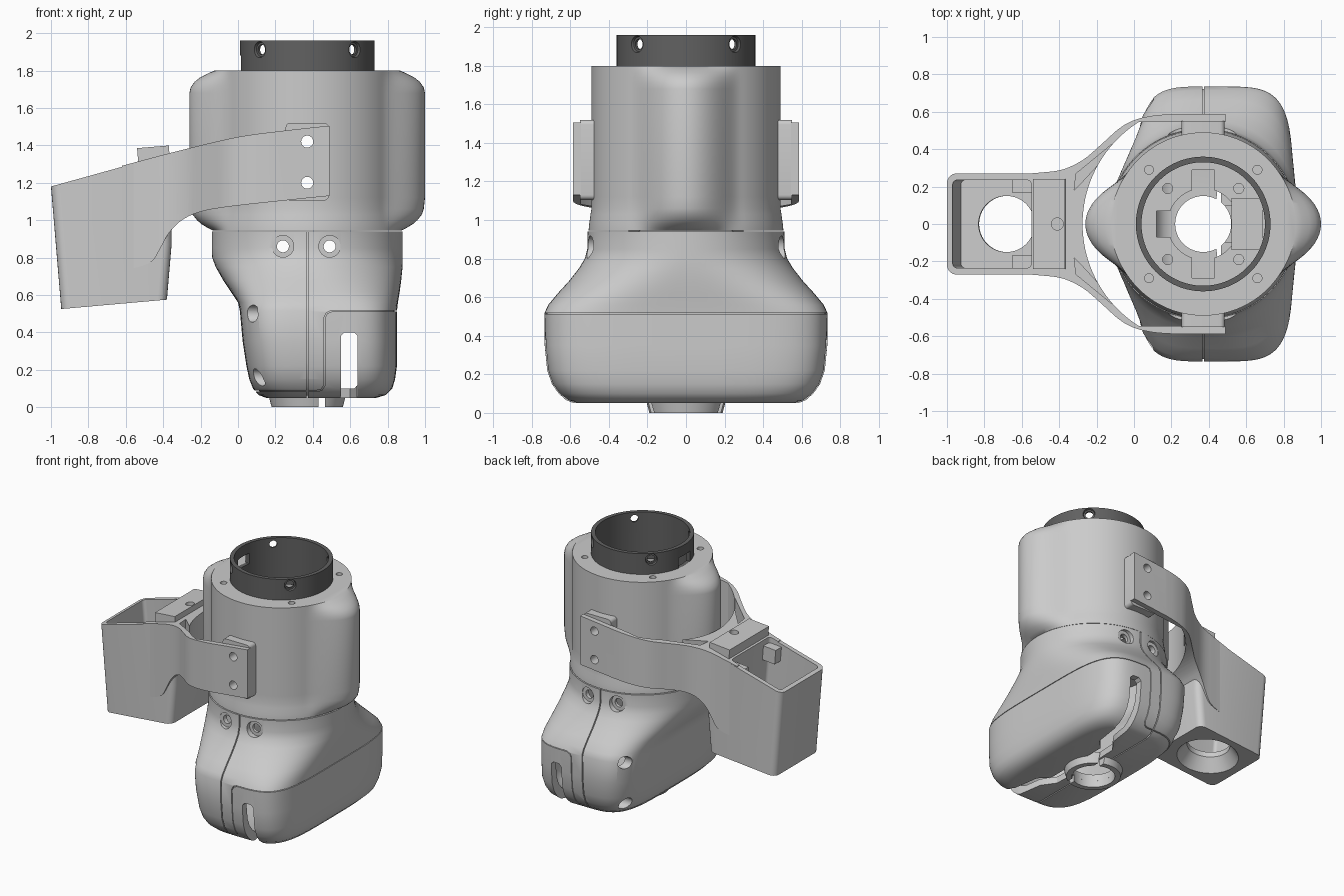
import bpy, bmesh, math
from mathutils import Vector, Matrix

if "Cube" in bpy.data.objects:
    bpy.data.objects.remove(bpy.data.objects["Cube"])

CX = 0.37            # axis of the round housings
TAU = math.tau
used = set()         # cutters to remove at the end


def solid(name, rings):
    """Closed loft through rings of equal point count."""
    bm = bmesh.new()
    rows = [[bm.verts.new(p) for p in r] for r in rings]
    n = len(rows[0])
    for a, b in zip(rows, rows[1:]):
        for i in range(n):
            bm.faces.new((a[i], a[(i + 1) % n], b[(i + 1) % n], b[i]))
    bm.faces.new(rows[0][::-1])
    bm.faces.new(rows[-1])
    bmesh.ops.recalc_face_normals(bm, faces=bm.faces)
    me = bpy.data.meshes.new(name)
    bm.to_mesh(me)
    bm.free()
    ob = bpy.data.objects.new(name, me)
    bpy.context.collection.objects.link(ob)
    return ob


def prism(name, pts, lo, hi, axis='z'):
    if axis == 'z':
        return solid(name, [[(a, b, h) for a, b in pts] for h in (lo, hi)])
    return solid(name, [[(a, h, b) for a, b in pts] for h in (lo, hi)])


def box(name, x0, x1, y0, y1, z0, z1):
    return prism(name, [(x0, y0), (x1, y0), (x1, y1), (x0, y1)], z0, z1)


def cyl(name, p0, p1, r0, r1=None, n=40):
    p0, p1 = Vector(p0), Vector(p1)
    q = (p1 - p0).to_track_quat('Z', 'Y')
    return solid(name, [[p + q @ Vector((r * math.cos(TAU * i / n), r * math.sin(TAU * i / n), 0))
                         for i in range(n)] for p, r in ((p0, r0), (p1, r0 if r1 is None else r1))])


def cut(ob, *tools, op='DIFFERENCE'):
    for t in tools:
        m = ob.modifiers.new('cut', 'BOOLEAN')
        m.operation, m.solver, m.object = op, 'EXACT', t
        t.hide_render = True
        used.add(t)
        dg = bpy.context.evaluated_depsgraph_get()
        me = bpy.data.meshes.new_from_object(ob.evaluated_get(dg))
        ob.modifiers.clear()
        ob.data = me
    return ob


def bevel(ob, width, test):
    bm = bmesh.new()
    bm.from_mesh(ob.data)
    es = [e for e in bm.edges if test(*(v.co for v in e.verts))]
    bmesh.ops.bevel(bm, geom=es, offset=width, segments=5, profile=0.5, affect='EDGES')
    bm.to_mesh(ob.data)
    bm.free()
    return ob


def smooth(pts, k=5):
    """Catmull-Rom through open 2D points."""
    p = [Vector(q) for q in pts]
    p = [p[0]] + p + [p[-1]]
    out = []
    for a, b, c, d in zip(p, p[1:], p[2:], p[3:]):
        for j in range(k):
            t = j / k
            out.append(tuple(0.5 * (2 * b + (c - a) * t + (2 * a - 5 * b + 4 * c - d) * t * t
                                    + (3 * b - a - 3 * c + d) * t ** 3)))
    return out + [tuple(p[-1])]


# ---- lower housing: rounded box blending up to a circle
SECT = [(.05, .15, .74, .58, 4), (.065, .11, .79, .62, 4.2), (.1, .08, .825, .66, 4.5),
        (.15, .06, .84, .695, 4.5), (.22, .045, .85, .72, 4.5), (.35, .025, .85, .733, 4.5),
        (.515, .01, .85, .735, 4.5), (.56, 0, .855, .715, 4), (.62, -.04, .865, .665, 3.2),
        (.68, -.08, .873, .61, 2.7), (.75, -.12, .88, .555, 2.25), (.8, -.138, .88, .525, 2.05),
        (.85, -.14, .88, .512, 2), (.94, -.14, .88, .51, 2)]


def lower(name, off=0.0):
    rings = []
    for z, x0, x1, b, n in SECT:
        z += off * max(0, 1 - (z - .05) / .47) + (.06 if off and z == .94 else 0)
        c, a, b = (x0 + x1) / 2, (x1 - x0) / 2 - off, b - off
        ring = []
        for i in range(112):
            u, v = math.cos(TAU * (i + .5) / 112), math.sin(TAU * (i + .5) / 112)
            ring.append((c + a * math.copysign(abs(u) ** (2 / n), u),
                         b * math.copysign(abs(v) ** (2 / n), v), z))
        rings.append(ring)
    return solid(name, rings)


housing = lower('lower_housing')
cut(housing, lower('cavity', .05))
# seam grooves, shallow
inset = lower('inset', .012)
path = [(1, .518), (.5, .518), (.472, .505), (.46, .48), (.46, .12), (.445, .096), (.42, .09), (0, .09)]
panel = prism('panel_seam', path + [(x + .005, z - .005) for x, z in path[::-1]], -1, 1, 'y')
split = box('split_seam', .366, .374, -1, 1, 0, 1.1)
for s in (split, panel):
    cut(housing, cut(s, inset))
# screw holes and counterbores below the collar
for x in (.24, .49):
    cut(housing, cyl('screw', (x, -1, .86), (x, 1, .86), .032))
    for s in (-1, 1):
        cut(housing, cyl('bore', (x, s, .86), (x, s * .475, .86), .058))
# end slots, base channels and screw pockets
slot = [(.55, .03), (.64, .03), (.64, .38), (.62, .4), (.57, .4), (.55, .38)]
for s in (-1, 1):
    cut(housing, prism('slot', slot, *sorted((s * .55, s)), 'y'))
    chan = [(.44, .1), (.53, .1), (.53, .27), (.6, .34), (.64, .6), (.55, .6), (.52, .4), (.45, .3)]
    cut(housing, prism('channel', [(x, s * y) for x, y in chan], 0, .13))
    for y, z in ((.63, .5), (.58, .16)):
        cut(housing, cyl('pocket', (-.3, s * y, z), (.22, s * y, z), .046))
cut(housing, cyl('outlet', (CX, 0, -.1), (CX, 0, .2), .15))

# ---- outlet ring under the base
ring = cyl('outlet_ring', (CX, 0, 0), (CX, 0, .075), .19, .21, 64)
cut(ring, cyl('hole', (CX, 0, -.1), (CX, 0, .2), .15, n=64), box('gap', .43, .465, -.5, .5, -.1, .2))

# ---- upper housing: cylinder with two side bulges
rings = []
for z, r, h in ((.945, .505, 0), (.96, .504, .03), (.98, .502, .065), (1.0, .499, .09), (1.03, .495, .118),
                (1.06, .49, .133), (1.12, .49, .14), (1.68, .49, .14), (1.71, .49, .133), (1.74, .49, .112),
                (1.765, .49, .08), (1.785, .49, .04), (1.8, .49, .005)):
    pts = []
    for i in range(144):
        t = TAU * i / 144
        d = min(abs(t), abs(t - math.pi), abs(t - TAU))
        w = .5 + .5 * math.cos(math.pi * min(1, d / .62))
        pts.append((CX + (r + h * w) * math.cos(t), (r + h * w) * math.sin(t), z))
    rings.append(pts)
upper = solid('upper_housing', rings)
cut(upper, cyl('bore', (CX, 0, .8), (CX, 0, 2), .358, n=96))
bolts = [cyl('arm_bolt', (CX, -1, z), (CX, 1, z), .032) for z in (1.2, 1.42)]
cut(upper, *bolts)
for k in range(4):
    a = math.pi / 4 + k * math.pi / 2
    x, y = CX + .41 * math.cos(a), .41 * math.sin(a)
    cut(upper, cyl('rim_hole', (x, y, 1.7), (x, y, 1.9), .024, n=24))

# ---- inner plate and block seen through the bore
plate = cyl('inner_plate', (CX, 0, 1.02), (CX, 0, 1.08), .37, n=64)
cut(plate, cyl('hole', (CX, 0, .9), (CX, 0, 1.2), .19, n=48),
    box('cross', CX - .06, CX + .06, -.29, .29, .9, 1.2),
    box('cross', CX - .25, CX, -.07, .07, .9, 1.2))
for sx in (-1, 1):
    for sy in (-1, 1):
        x, y = CX + sx * .19, sy * .19
        cut(plate, cyl('plate_hole', (x, y, .9), (x, y, 1.2), .027, n=24))
box('inner_block', .52, .69, -.14, .14, 1.07, 1.14)

# ---- dark collar on top
collar = cyl('top_collar', (CX, 0, 1.6), (CX, 0, 1.96), .36, n=96)
cut(collar, cyl('bore', (CX, 0, 1.5), (CX, 0, 2.1), .33, n=96),
    box('notch', -.1, .15, -.07, .07, 1.8, 1.88))
for k in range(4):
    d = Vector((math.cos(math.pi / 4 + k * math.pi / 2), math.sin(math.pi / 4 + k * math.pi / 2), 0))
    c = Vector((CX, 0, 1.912))
    cut(collar, cyl('hole', c + d * .2, c + d * .5, .027), cyl('sink', c + d * .345, c + d * .38, .038, .05))
dark = bpy.data.materials.new('dark_grey')
dark.diffuse_color = (.12, .12, .12, 1)
dark.use_nodes = True
dark.node_tree.nodes["Principled BSDF"].inputs["Base Color"].default_value = dark.diffuse_color
collar.data.materials.clear()
collar.data.materials.append(dark)
for p in collar.data.polygons:
    p.material_index = 0

# ---- forked arm: plan outline intersected with side profile
outer = smooth([(-.62, .266), (-.5, .275), (-.38, .292), (-.27, .345), (-.17, .43), (-.08, .51),
                (0, .555), (.1, .579), (.2, .587)]) + [(.49, .587), (.49, .545)]
R = .645
a0 = math.pi - math.asin(.545 / R)
arc = [(CX + R * math.cos(a0 + (math.pi - a0) * i / 24), R * math.sin(a0 + (math.pi - a0) * i / 24))
       for i in range(25)]
half = outer + arc
plan = half + [(x, -y) for x, y in half[-2::-1]]
top = smooth([(.49, 1.505), (.26, 1.48), (0, 1.445), (-.3, 1.375), (-.65, 1.283)])
under = smooth([(-.65, .735), (-.55, .745), (-.46, .78), (-.415, .85), (-.37, .93), (-.3, 1.0),
                (-.2, 1.045), (-.05, 1.072), (.2, 1.1), (.49, 1.13)])
arm = prism('forked_arm', plan, .4, 1.7)
cut(arm, prism('profile', top + under, -.8, .8, 'y'), op='INTERSECT')
for s in (-1, 1):
    tri = [(-.32, .18), (-.3, .2), (-.12, .395), (-.1, .425), (-.12, .425), (-.29, .285), (-.31, .27)]
    cut(arm, prism('window', [(x, s * y) for x, y in tri], 1.12, 1.7))
cut(arm, *bolts)

# ---- holder box at the end of the arm, leaning slightly
holder = prism('holder_box', [(-1, 1.18), (-.35, 1.36), (-.355, .87), (-.38, .575), (-.945, .525)], -.27, .27, 'y')
bevel(holder, .05, lambda a, b: abs(a.y - b.y) < .01 and abs(a.z - b.z) > abs(a.x - b.x))
lean = Matrix.Translation((-.7, 0, .9)) @ Matrix.Rotation(-.083, 4, 'Y') @ Matrix.Translation((.7, 0, -.9))
tools = [bevel(box('pocket', -.945, -.515, -.235, .235, .68, 1.7), .025,
               lambda a, b: abs(a.z - b.z) > .5),
         cyl('through', (-.7, 0, .3), (-.7, 0, 1.0), .15, n=64),
         cyl('funnel', (-.7, 0, .5), (-.7, 0, .64), .25, .15, 64)]
plateau = box('holder_plateau', -.5, -.33, -.24, .24, 1.2, 1.37)
steps = [box('holder_step', -.62, -.5, *sorted((s * .165, s * .245)), 1.14, 1.25) for s in (-1, 1)]
for ob in tools + steps + [plateau]:
    ob.data.transform(lean)
cut(holder, *tools)
cut(arm, *tools)
peg = cyl('peg_hole', (-.41, 0, 1.15), (-.41, 0, 1.6), .032)
cut(plateau, peg)
cut(holder, peg)
cut(arm, peg)

# ---- mounting pads between arm and housing
for s, side in ((-1, 'front'), (1, 'back')):
    pad = box(side + '_mount_pad', .255, .485, *sorted((s * .42, s * .55)), 1.105, 1.52)
    bevel(pad, .025, lambda a, b: abs(a.y - b.y) > .05)
    cut(pad, *bolts, cyl('bore', (CX, 0, .8), (CX, 0, 2), .358, n=96))

# ---- tidy up and shade
for ob in used:
    bpy.data.objects.remove(ob)
bpy.ops.object.select_all(action='DESELECT')
for ob in bpy.context.scene.objects:
    ob.select_set(True)
    bpy.context.view_layer.objects.active = ob
bpy.ops.object.shade_smooth_by_angle(angle=math.radians(30))
